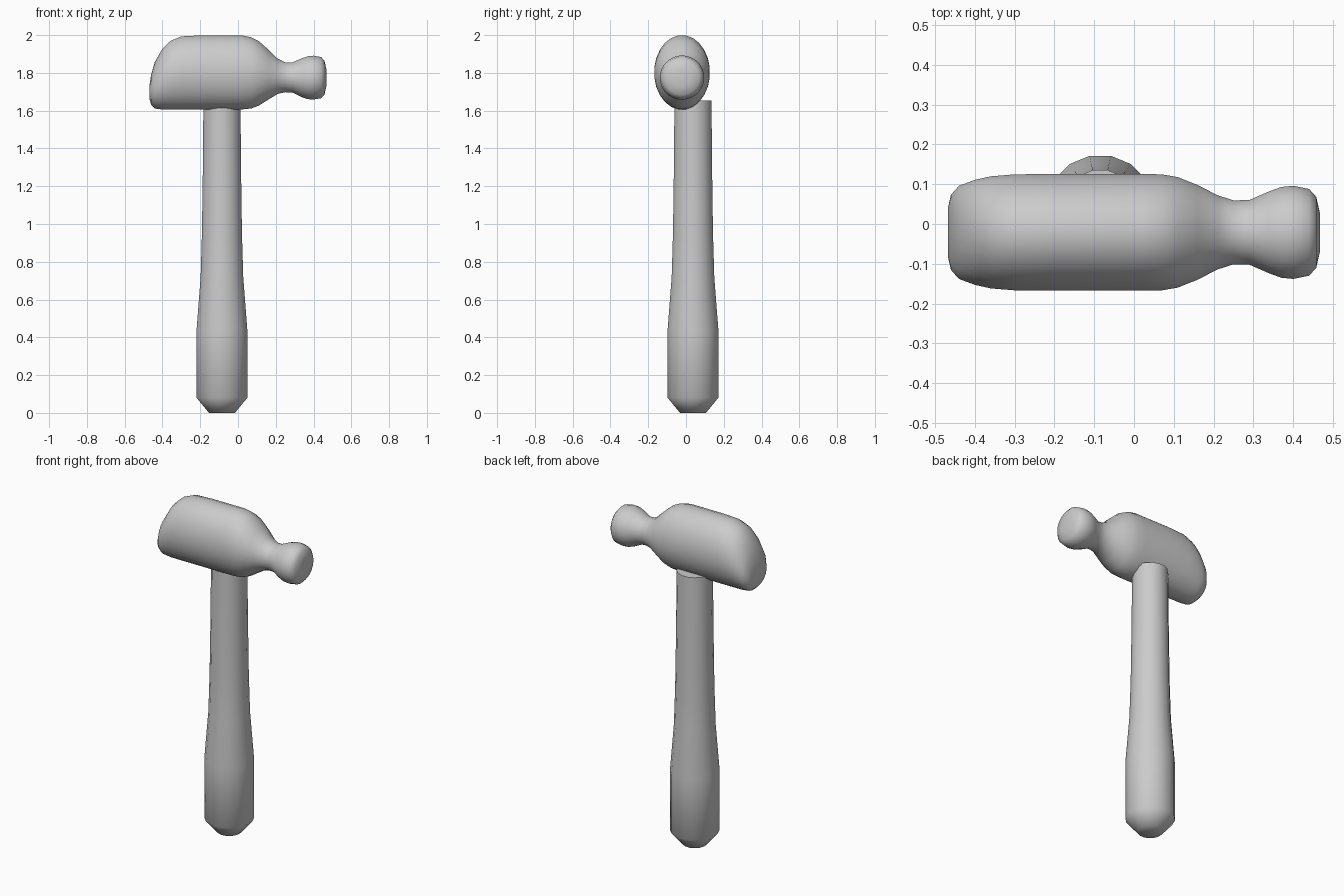
import bpy, bmesh, math
from mathutils import Vector

cube = bpy.data.objects.get("Cube")
if cube:
    bpy.data.objects.remove(cube, do_unlink=True)

grey = bpy.data.materials.new("plain grey")
grey.use_nodes = True
colour = (0.6, 0.6, 0.6, 1)
grey.diffuse_color = colour
grey.node_tree.nodes["Principled BSDF"].inputs["Base Color"].default_value = colour


def loft(name, rings, sharp):
    """Skin a list of closed point rings and cap both ends."""
    bm = bmesh.new()
    loops = [[bm.verts.new(p) for p in ring] for ring in rings]
    n = len(loops[0])
    for a, b in zip(loops, loops[1:]):
        for i in range(n):
            j = (i + 1) % n
            bm.faces.new((a[i], a[j], b[j], b[i]))
    bm.faces.new(loops[0])
    bm.faces.new(loops[-1])
    bmesh.ops.recalc_face_normals(bm, faces=bm.faces)
    mesh = bpy.data.meshes.new(name)
    bm.to_mesh(mesh)
    bm.free()
    mesh.materials.append(grey)
    obj = bpy.data.objects.new(name, mesh)
    bpy.context.collection.objects.link(obj)
    bpy.ops.object.select_all(action="DESELECT")
    obj.select_set(True)
    bpy.context.view_layer.objects.active = obj
    bpy.ops.object.shade_smooth_by_angle(angle=math.radians(sharp))
    return obj


def ellipse(centre, u, v, n):
    """Points of an ellipse spanned by the half axes u and v."""
    turns = [2 * math.pi * (i + 0.5) / n for i in range(n)]
    return [Vector(centre) + Vector(u) * math.cos(t) + Vector(v) * math.sin(t) for t in turns]


# Handle: tapered grip with a chamfered butt
handle_profile = [(0, 0.07), (0.08, 0.137), (0.44, 0.137), (0.72, 0.115),
                  (0.95, 0.108), (1.3, 0.103), (1.655, 0.1)]
loft("handle", [ellipse((-0.085, 0.037, z), (r, 0, 0), (0, r, 0), 16)
                for z, r in handle_profile], 60)

# Head: x, underside, top and half width of each section, face to peen
head_sections = [
    (-0.468, 1.66, 1.74, 0.06), (-0.46, 1.63, 1.79, 0.095), (-0.44, 1.61, 1.86, 0.118),
    (-0.40, 1.605, 1.93, 0.133), (-0.36, 1.605, 1.97, 0.142), (-0.30, 1.605, 1.995, 0.147),
    (-0.20, 1.605, 2.0, 0.148), (0.02, 1.605, 2.0, 0.148), (0.07, 1.61, 1.99, 0.147),
    (0.11, 1.625, 1.97, 0.14), (0.16, 1.657, 1.925, 0.12), (0.21, 1.688, 1.876, 0.094),
    (0.25, 1.697, 1.857, 0.081), (0.29, 1.694, 1.857, 0.082), (0.34, 1.67, 1.879, 0.104),
    (0.37, 1.66, 1.889, 0.115), (0.40, 1.658, 1.892, 0.118), (0.44, 1.665, 1.885, 0.11),
    (0.458, 1.685, 1.865, 0.09), (0.468, 1.73, 1.82, 0.045)]
loft("hammer_head", [ellipse((x, -0.021, (low + high) / 2), (0, w, 0), (0, 0, (high - low) / 2), 24)
                     for x, low, high, w in head_sections], 60)
